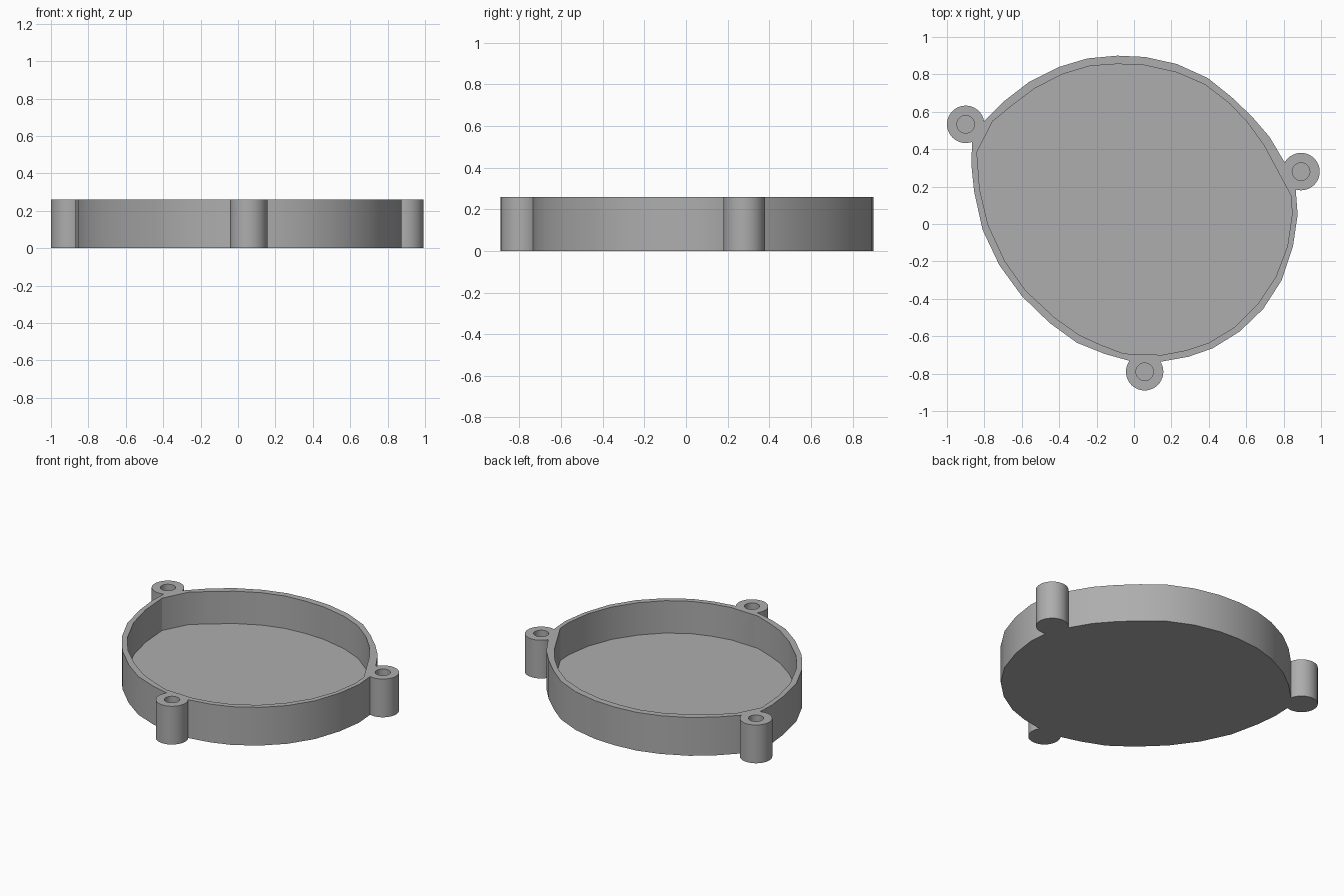
import bpy, bmesh, math

if "Cube" in bpy.data.objects:
    bpy.data.objects.remove(bpy.data.objects["Cube"])

HEIGHT, FLOOR = 0.26, 0.04
BOSSES = [(-0.90, 0.533), (0.893, 0.28), (0.057, -0.79)]

OUTER = [(-0.09, 0.90), (-0.25, 0.885), (-0.40, 0.84), (-0.56, 0.76), (-0.69, 0.66),
         (-0.80, 0.55), (-0.865, 0.45), (-0.87, 0.32), (-0.855, 0.175), (-0.81, -0.03),
         (-0.72, -0.22), (-0.60, -0.385), (-0.45, -0.53), (-0.305, -0.635), (-0.155, -0.695),
         (-0.03, -0.73), (0.15, -0.735), (0.29, -0.71), (0.42, -0.665), (0.565, -0.575),
         (0.69, -0.455), (0.79, -0.30), (0.85, -0.12), (0.875, 0.05), (0.865, 0.18),
         (0.805, 0.33), (0.725, 0.465), (0.63, 0.575), (0.52, 0.68), (0.395, 0.78),
         (0.23, 0.855), (0.06, 0.893)]

INNER = [(-0.09, 0.855), (-0.235, 0.845), (-0.385, 0.80), (-0.53, 0.725), (-0.65, 0.635),
         (-0.755, 0.55), (-0.84, 0.385), (-0.825, 0.185), (-0.78, -0.005), (-0.69, -0.20),
         (-0.58, -0.355), (-0.425, -0.50), (-0.29, -0.595), (-0.18, -0.645), (-0.055, -0.693),
         (0.15, -0.70), (0.28, -0.675), (0.40, -0.635), (0.54, -0.55), (0.66, -0.43),
         (0.757, -0.285), (0.82, -0.12), (0.845, 0.05), (0.84, 0.15), (0.695, 0.42),
         (0.605, 0.545), (0.51, 0.645), (0.38, 0.745), (0.23, 0.81), (0.05, 0.85)]


def circle(cx, cy, r, n=40):
    return [(cx + r * math.cos(2 * math.pi * i / n), cy + r * math.sin(2 * math.pi * i / n))
            for i in range(n)]


def prism(name, outline, z0, z1):
    """Extrude a closed outline between two heights."""
    bm = bmesh.new()
    face = bm.faces.new([bm.verts.new((x, y, z0)) for x, y in outline])
    ext = bmesh.ops.extrude_face_region(bm, geom=[face])
    for v in ext["geom"]:
        if isinstance(v, bmesh.types.BMVert):
            v.co.z = z1
    bmesh.ops.recalc_face_normals(bm, faces=bm.faces)
    mesh = bpy.data.meshes.new(name)
    bm.to_mesh(mesh)
    bm.free()
    ob = bpy.data.objects.new(name, mesh)
    bpy.context.collection.objects.link(ob)
    return ob


def combine(target, tool, operation):
    """Apply a boolean and remove the tool object."""
    bpy.context.view_layer.objects.active = target
    mod = target.modifiers.new("cut", "BOOLEAN")
    mod.operation, mod.solver, mod.object = operation, "EXACT", tool
    bpy.ops.object.modifier_apply(modifier=mod.name)
    bpy.data.objects.remove(tool)


# Solid tray body with the three screw bosses
tray = prism("tray", OUTER, 0, HEIGHT)
for x, y in BOSSES:
    combine(tray, prism("boss", circle(x, y, 0.10), 0, HEIGHT), "UNION")

# Hollow inside and blind screw holes
combine(tray, prism("cavity", INNER, FLOOR, HEIGHT + 0.1), "DIFFERENCE")
for x, y in BOSSES:
    combine(tray, prism("screw_hole", circle(x, y, 0.047, 32), FLOOR, HEIGHT + 0.1), "DIFFERENCE")

# Single grey plastic
grey = bpy.data.materials.new("grey plastic")
grey.diffuse_color = (0.42, 0.42, 0.42, 1)
grey.use_nodes = True
grey.node_tree.nodes["Principled BSDF"].inputs["Base Color"].default_value = grey.diffuse_color
tray.data.materials.clear()
tray.data.materials.append(grey)
for p in tray.data.polygons:
    p.material_index = 0

bpy.ops.object.select_all(action="DESELECT")
tray.select_set(True)
bpy.context.view_layer.objects.active = tray
bpy.ops.object.shade_smooth_by_angle(angle=math.radians(25))
